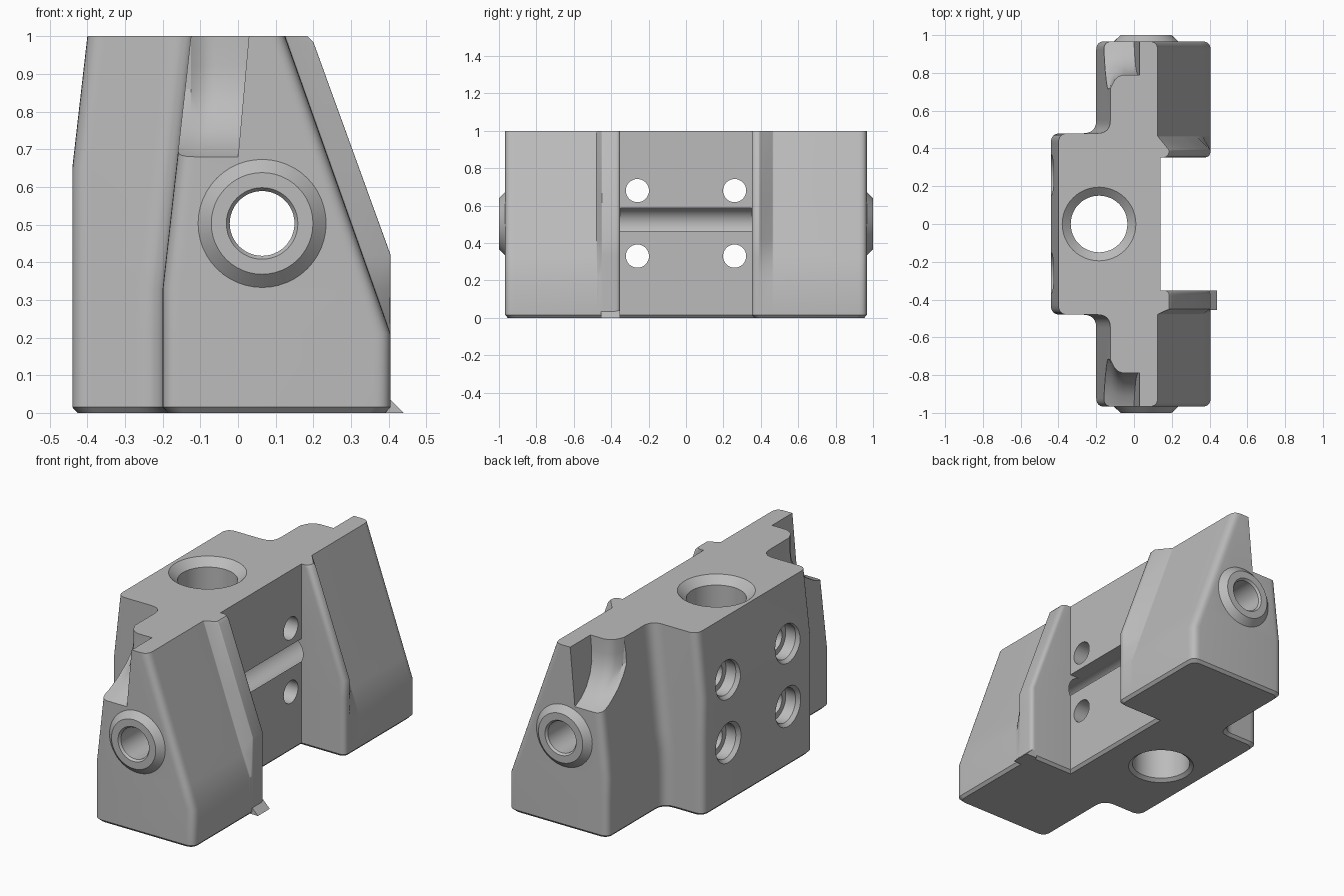
import bpy, bmesh
from math import pi
from mathutils import Vector, Matrix

if "Cube" in bpy.data.objects:
    bpy.data.objects.remove(bpy.data.objects["Cube"], do_unlink=True)

grey = bpy.data.materials.new("machined grey")
grey.use_nodes = True
grey.diffuse_color = (0.5, 0.5, 0.5, 1)
grey.node_tree.nodes["Principled BSDF"].inputs["Base Color"].default_value = (0.5, 0.5, 0.5, 1)


def finish(name, bm):
    bmesh.ops.remove_doubles(bm, verts=bm.verts[:], dist=0.0004)
    bmesh.ops.recalc_face_normals(bm, faces=bm.faces[:])
    mesh = bpy.data.meshes.new(name)
    bm.to_mesh(mesh)
    bm.free()
    mesh.materials.append(grey)
    obj = bpy.data.objects.new(name, mesh)
    bpy.context.collection.objects.link(obj)
    return obj


def loft(name, rings):
    """Skin a list of equal rings and cap both ends."""
    bm = bmesh.new()
    rows = [[bm.verts.new(p) for p in ring] for ring in rings]
    n = len(rows[0])
    for a, b in zip(rows, rows[1:]):
        for i in range(n):
            j = (i + 1) % n
            bm.faces.new((a[i], a[j], b[j], b[i]))
    bm.faces.new(rows[0])
    bm.faces.new(rows[-1])
    return finish(name, bm)


def turned(name, origin, axis, profile, segments=48):
    """Round part from (distance, radius) steps along an axis."""
    turn = Vector((0, 0, 1)).rotation_difference(Vector(axis)).to_matrix()
    rings = []
    for dist, radius in profile:
        ring = [Matrix.Rotation(2 * pi * i / segments, 3, 'Z') @ Vector((radius, 0, 0))
                for i in range(segments)]
        rings.append([Vector(origin) + turn @ (p + Vector((0, 0, dist))) for p in ring])
    return loft(name, rings)


def box(name, lo, hi):
    ring = [(lo[0], lo[1]), (hi[0], lo[1]), (hi[0], hi[1]), (lo[0], hi[1])]
    return loft(name, [[(x, y, z) for x, y in ring] for z in (lo[2], hi[2])])


def combine(target, tool, operation):
    tool.hide_render = True
    mod = target.modifiers.new("join", 'BOOLEAN')
    mod.operation, mod.object, mod.solver = operation, tool, 'EXACT'
    bpy.context.view_layer.objects.active = target
    bpy.ops.object.modifier_apply(modifier=mod.name)
    bpy.data.objects.remove(tool, do_unlink=True)


def ramp(z, z0, v0, z1, v1):
    t = min(max((z - z0) / (z1 - z0), 0), 1)
    return v0 + (v1 - v0) * t


def rounded(corners, steps=6):
    """Round each (x, y, radius) corner with a short curve."""
    out = []
    for i, (x, y, r) in enumerate(corners):
        p = Vector((x, y))
        a = Vector(corners[i - 1][:2]) - p
        b = Vector(corners[(i + 1) % len(corners)][:2]) - p
        a, b = p + a.normalized() * r, p + b.normalized() * r
        for s in range(steps + 1):
            t = s / steps
            out.append(a * (1 - t) ** 2 + p * 2 * t * (1 - t) + b * t * t)
    return out


def plan(z, d=0.0):
    """Outline of the body at a height, inset by d."""
    back = ramp(z, 0.65, -0.44, 1, -0.40) + d
    wing = ramp(z, 0.33, -0.2, 1, -0.125) + d
    front = ramp(z, 0.21, 0.405, 1, 0.125) - d
    rib = ramp(z, 0.42, 0.405, 0.985, 0.2) - d
    if z == 1:
        rib = 0.185
    face, end, mid, gap = 0.14 - d, 0.967 - d, 0.48 - d, 0.352 + d

    def side(flat, foot, edge):
        return [(face, gap, 0), (rib, gap, edge), (rib, flat, 0.004), (front, foot, 0.004),
                (front, end, 0.045), (wing, end, 0.045), (wing, mid, 0.07), (back, mid, 0.05)]

    left = side(0.392, 0.465, 0.035)
    right = [(x, -y, r) for x, y, r in reversed(side(0.45, 0.478, 0.025))]
    return [(p.x, p.y, z) for p in rounded(left + right)]


# Main body with wings and ribs
levels = (0.015, 0.21, 0.33, 0.42, 0.65, 0.985, 1)
body = loft("mounting_block", [plan(0, 0.014)] + [plan(z) for z in levels])

# End bosses
for s in (-1, 1):
    boss = turned("boss", (0.064, 0, 0.503), (0, s, 0), [(0.9, 0.17), (0.967, 0.17), (1.0, 0.135)])
    combine(body, boss, 'UNION')

# Scooped notches at the upper outer corners
scoop = [(0.79, 1.1), (0.79, 0.92), (0.797, 0.86), (0.82, 0.80), (0.86, 0.745),
         (0.91, 0.705), (0.967, 0.68), (1.1, 0.66), (1.1, 1.1)]
stations = [(-0.25, 0.14), (-0.125, 0.07), (-0.105, 0.03), (-0.085, 0.01), (-0.055, 0), (0.0, 0)]
for s in (-1, 1):
    rings = []
    for x, shift in stations:
        ring = []
        for y, z in scoop:
            pull = 0 if y > 1 else shift * ramp(z, 0.68, 0, 0.86, 1)
            lean = (z - 0.68) * 0.09 if x == 0 else 0
            ring.append((x + lean, s * (y - pull), z))
        rings.append(ring)
    combine(body, loft("notch_cutter", rings), 'DIFFERENCE')

# Vertical bore with a chamfered mouth
combine(body, turned("bore_cutter", (-0.185, 0, 0), (0, 0, 1),
                     [(-0.1, 0.17), (0, 0.17), (0.015, 0.15), (0.96, 0.15),
                      (1.0, 0.195), (1.1, 0.195)]), 'DIFFERENCE')

# Cross pin hole, open along the front as a slot
combine(body, turned("pin_cutter", (0.064, 0, 0.503), (0, 1, 0),
                     [(-1.1, 0.095), (-1, 0.095), (-0.988, 0.086), (0.988, 0.086),
                      (1, 0.095), (1.1, 0.095)]), 'DIFFERENCE')
combine(body, box("slot_cutter", (0.066, -0.3515, 0.49), (0.3, 0.3515, 0.588)), 'DIFFERENCE')

# Four counterbored bolt holes
for y in (-0.26, 0.26):
    for z in (0.33, 0.68):
        combine(body, turned("bolt_cutter", (0, y, z), (1, 0, 0),
                             [(-0.6, 0.11), (-0.44, 0.11), (-0.42, 0.094), (-0.36, 0.094),
                              (-0.36, 0.062), (0.3, 0.062)], 32), 'DIFFERENCE')

# Small toe at the foot of one rib
toe = [(0.37, 0), (0.44, 0), (0.4, 0.04), (0.37, 0.04)]
toe_obj = loft("rib_toe", [[(x, y, z) for x, z in toe] for y in (-0.455, -0.352)])

# Smooth fillets, crisp edges
bpy.ops.object.select_all(action='DESELECT')
body.select_set(True)
bpy.context.view_layer.objects.active = body
bpy.ops.object.shade_smooth_by_angle(angle=0.5)
